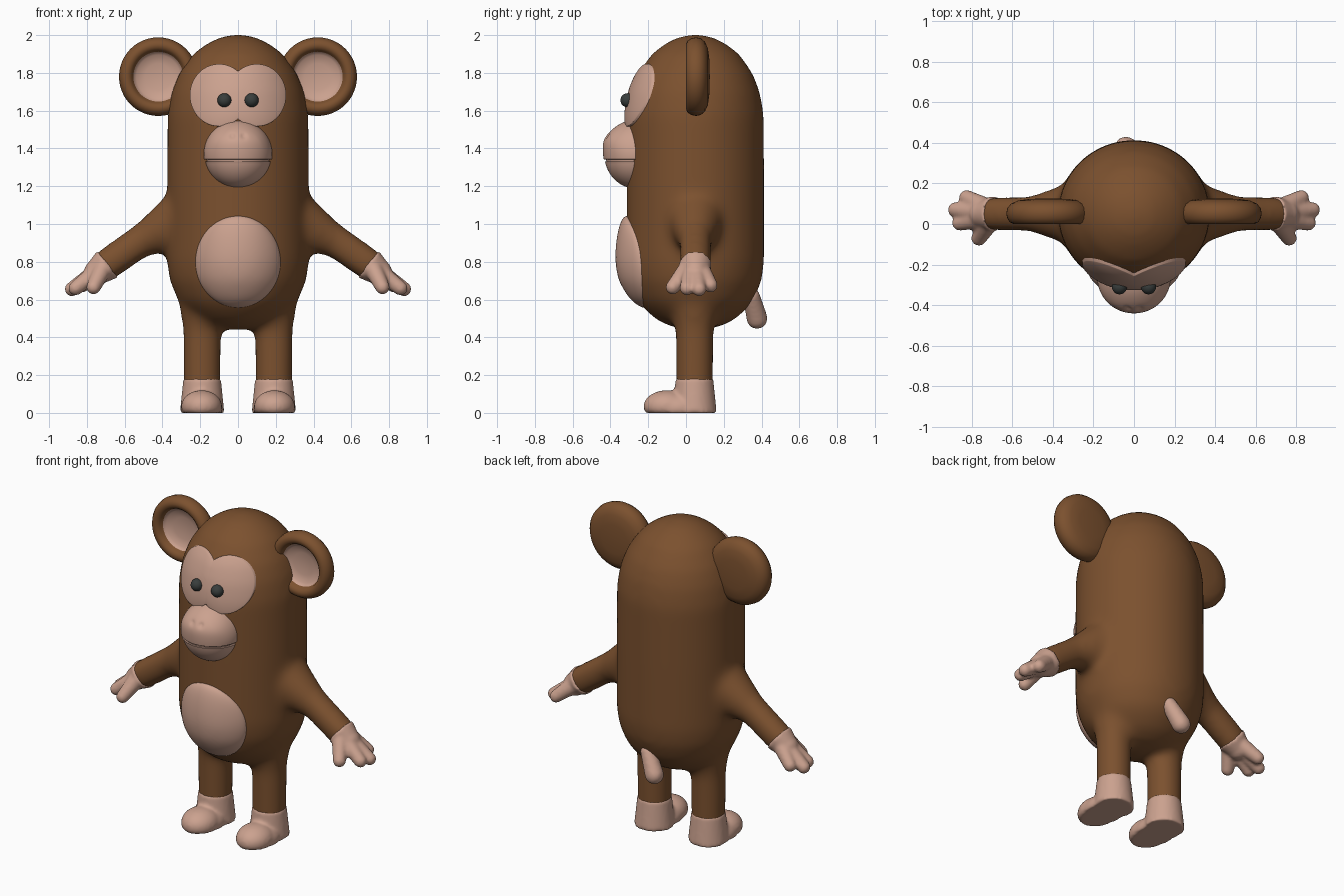
import bpy, bmesh, math
from mathutils import Vector, Matrix
from mathutils.bvhtree import BVHTree

if "Cube" in bpy.data.objects:
    bpy.data.objects.remove(bpy.data.objects["Cube"])


def material(name, rgb):
    m = bpy.data.materials.new(name)
    m.diffuse_color = (*rgb, 1)
    m.use_nodes = True
    m.node_tree.nodes["Principled BSDF"].inputs["Base Color"].default_value = m.diffuse_color
    return m


BROWN = material("brown fur", (0.20, 0.082, 0.028))
PINK = material("pink skin", (0.60, 0.36, 0.275))
DARK = material("dark eye", (0.04, 0.047, 0.045))


def finish(bm, name, *mats):
    bmesh.ops.recalc_face_normals(bm, faces=bm.faces)
    me = bpy.data.meshes.new(name)
    bm.to_mesh(me)
    bm.free()
    for m in mats:
        me.materials.append(m)
    me.shade_smooth()
    ob = bpy.data.objects.new(name, me)
    bpy.context.scene.collection.objects.link(ob)
    return ob


def fuse(ob, voxel, steps):
    """Melt overlapping closed shapes into one soft skin."""
    r = ob.modifiers.new("fuse", 'REMESH')
    r.mode = 'VOXEL'
    r.voxel_size = voxel
    r.use_smooth_shade = True
    s = ob.modifiers.new("soften", 'SMOOTH')
    s.factor = 0.5
    s.iterations = steps


def ball(bm, c, radii, u=32, v=20):
    mat = Matrix.Translation(c) @ Matrix.Diagonal((*radii, 1))
    return bmesh.ops.create_uvsphere(bm, u_segments=u, v_segments=v, radius=1, matrix=mat)["verts"]


def cone(bm, a, b, ra, rb, round_a=False, round_b=False):
    a, b = Vector(a), Vector(b)
    mat = Matrix.Translation((a + b) / 2) @ (b - a).to_track_quat('Z', 'Y').to_matrix().to_4x4()
    bmesh.ops.create_cone(bm, cap_ends=True, segments=32, radius1=ra, radius2=rb,
                          depth=(b - a).length, matrix=mat)
    if round_a:
        ball(bm, a, (ra,) * 3)
    if round_b:
        ball(bm, b, (rb,) * 3)


def lathe(bm, profile, place, seg=48):
    """Turn (radius, height) points; place maps (radius, height, angle) to space."""
    rings = [[bm.verts.new(place(r, h, 2 * math.pi * i / seg)) for i in range(seg)]
             for r, h in profile]
    faces = []
    for k, (p, q) in enumerate(zip(rings, rings[1:])):
        for i in range(seg):
            j = (i + 1) % seg
            faces.append((k, bm.faces.new((p[i], p[j], q[j], q[i]))))
    return faces


# Torso, arms and legs as one furry skin
bm = bmesh.new()
torso = [(0, 2.005), (.09, 1.993), (.17, 1.953), (.24, 1.9), (.312, 1.8), (.352, 1.7),
         (.374, 1.58), (.376, 1.2), (.376, .8), (.362, .7), (.32, .6), (.28, .55),
         (.21, .49), (.13, .455), (0, .435)]
lathe(bm, torso, lambda r, h, a: (r * math.cos(a), .05 + .97 * r * math.sin(a), h))
bmesh.ops.remove_doubles(bm, verts=bm.verts, dist=1e-5)
for s in (-1, 1):
    cone(bm, (s * .3, .05, 1.06), (s * .73, .05, .76), .092, .086)
    cone(bm, (s * .28, .05, 1.03), (s * .52, .05, .905), .165, .085)
    cone(bm, (s * .19, .045, .08), (s * .19, .045, .6), .1, .104)
    cone(bm, (s * .19, .045, .42), (s * .18, .045, .62), .1, .14)
body = finish(bm, "body", BROWN)
fuse(body, .02, 25)

# Hands: wrist cuff plus thumb and three fingers
FINGERS = [((.715, .01, .765), (.765, -.07, .665)),
           ((.735, .03, .755), (.86, .005, .66)),
           ((.735, .055, .755), (.88, .07, .655)),
           ((.73, .08, .755), (.825, .13, .675))]
for s, side in ((-1, "left"), (1, "right")):
    bm = bmesh.new()
    cone(bm, (s * .69, .05, .788), (s * .745, .05, .745), .09, .07, round_b=True)
    for a, b in FINGERS:
        cone(bm, (s * a[0], *a[1:]), (s * b[0], *b[1:]), .05, .038, True, True)
    fuse(finish(bm, side + "_hand", PINK), .01, 5)

# Feet: ankle block with a rounded toe, flat underneath
for s, side in ((-1, "left"), (1, "right")):
    bm = bmesh.new()
    cone(bm, (s * .19, .045, 0), (s * .19, .045, .185), .118, .099)
    ball(bm, (s * .193, -.1, .035), (.108, .125, .085))
    ball(bm, (s * .193, -.05, .02), (.112, .15, .09))
    for v in bm.verts:
        v.co.z = max(v.co.z, 0)
    fuse(finish(bm, side + "_foot", PINK), .011, 5)

# Ears: turned dishes with a pink hollow
EAR = [(0, .065), (.07, .06), (.115, .05), (.132, .035), (.14, .014), (.155, .002), (.172, 0),
       (.19, .008), (.203, .028), (.208, .052), (.203, .078), (.185, .1), (.15, .116),
       (.09, .124), (0, .126)]
for s, side in ((-1, "left"), (1, "right")):
    bm = bmesh.new()
    for k, f in lathe(bm, EAR, lambda r, h, a: (s * .422 + r * math.cos(a), h, 1.78 + r * math.sin(a))):
        f.material_index = 1 if k < 3 else 0
    bmesh.ops.remove_doubles(bm, verts=bm.verts, dist=1e-5)
    finish(bm, side + "_ear", BROWN, PINK)

# Face mask and belly: patches laid on the body front
bpy.context.view_layer.update()
tree = BVHTree.FromObject(body, bpy.context.evaluated_depsgraph_get())


def patch(name, zc, c, a, b, rim, bulge, seg=96, rings=14):
    """Outline is two mirrored ellipses (a, b) whose centres sit at x = +-c."""
    def place(t, off, ang):
        co, si = abs(math.cos(ang)), math.sin(ang)
        A = (co / a) ** 2 + (si / b) ** 2
        B = c * co / a ** 2
        r = t * (B + math.sqrt(B * B - A * (c * c / a ** 2 - 1))) / A
        x, z = r * math.cos(ang), zc + r * si
        return x, tree.ray_cast(Vector((x, -2, z)), Vector((0, 1, 0)))[0].y - off, z
    prof = []
    for k in range(rings + 1):
        t = math.sin(math.pi / 2 * k / rings)
        prof.append((t, rim + bulge * math.sqrt(max(0, 1 - t * t))))
    prof.append((1, -.03))
    bm = bmesh.new()
    lathe(bm, prof, place, seg)
    bmesh.ops.remove_doubles(bm, verts=bm.verts, dist=1e-5)
    ob = finish(bm, name, PINK)
    # keep the outward side facing forward
    if sum(p.normal.y * p.area for p in ob.data.polygons) > 0:
        ob.data.flip_normals()


patch("face_mask", 1.682, .1, .155, .165, .014, .006)
patch("belly", .80, 0, .225, .242, .002, .06)

# Muzzle: upper lip and jaw with a narrow mouth gap over an inner core
for name, low, high, k in (("upper_muzzle", 1.342, 9, 1), ("lower_jaw", 0, 1.33, .975),
                           ("mouth_core", 1.32, 1.35, .93)):
    bm = bmesh.new()
    for v in ball(bm, (0, -.265, 1.37), (.181 * k, .172 * k, .182), 96, 64):
        v.co.z = min(max(v.co.z, low), high)
        if name == "upper_muzzle":  # fuller nose and two nostril dents
            if v.co.y < -.3:
                v.co.y -= .012 * math.exp(-((v.co.z - 1.45) / .06) ** 2) * min(1, (-.3 - v.co.y) / .08)
            d = (abs(v.co.x) - .03) ** 2 + (v.co.z - 1.465) ** 2
            if v.co.y < -.35:
                v.co.y += .012 * math.exp(-d / .00018)
    bmesh.ops.dissolve_degenerate(bm, edges=bm.edges, dist=1e-5)
    ob = finish(bm, name, PINK)
    ob.data.set_sharp_from_angle(angle=math.radians(40))

# Eyes
for s, side in ((-1, "left"), (1, "right")):
    bm = bmesh.new()
    ball(bm, (s * .072, -.31, 1.655), (.037,) * 3)
    finish(bm, side + "_eye", DARK)

# Stubby tail, tilted to one side
bm = bmesh.new()
cone(bm, (.025, .345, .62), (-.04, .376, .5), .046, .056, True, True)
fuse(finish(bm, "tail", PINK), .012, 6)
